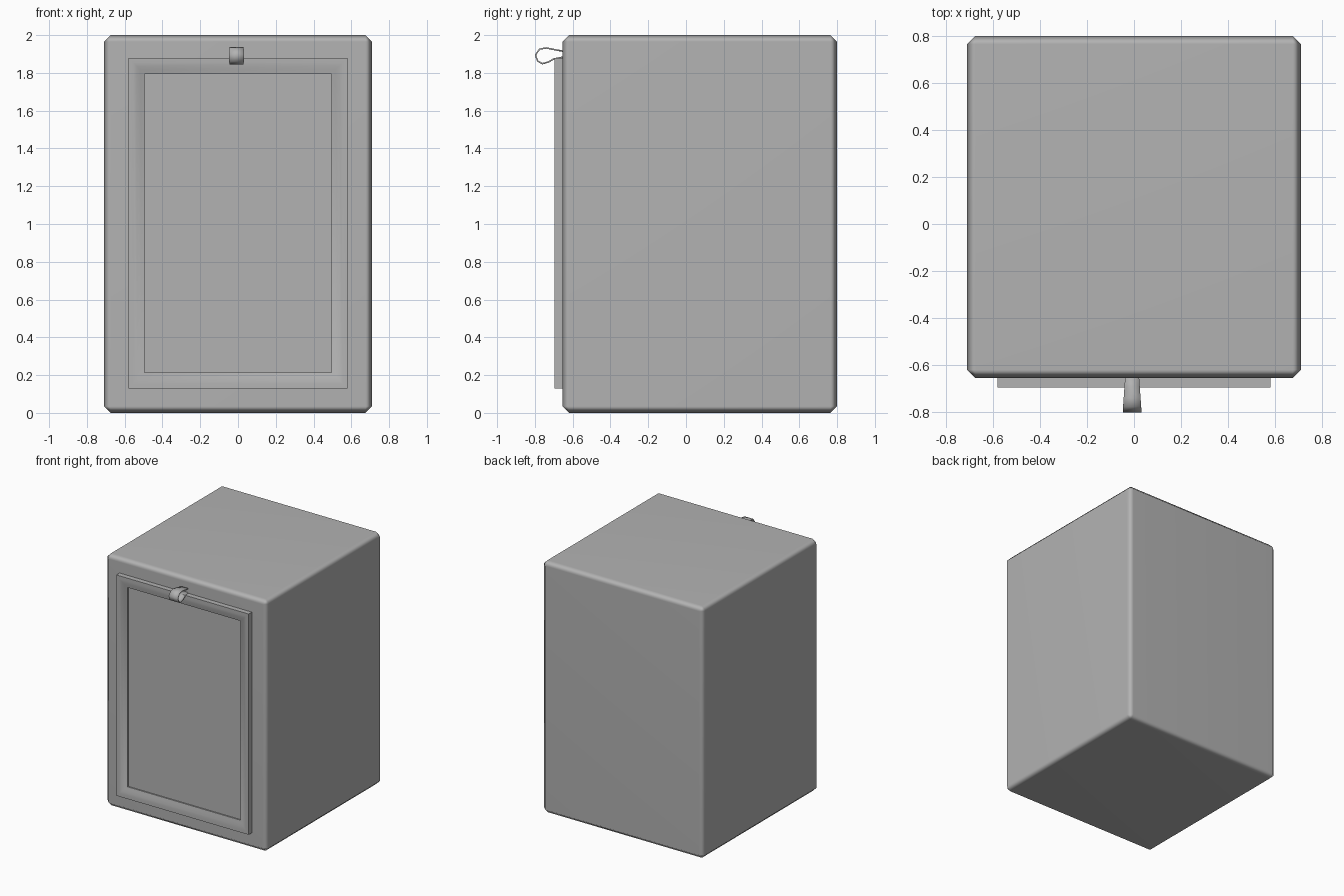
import bpy
import bmesh
from math import radians

cube = bpy.data.objects.get("Cube")
if cube:
    bpy.data.objects.remove(cube, do_unlink=True)

GREY = (0.45, 0.45, 0.45, 1.0)
grey = bpy.data.materials.new("plain grey")
grey.use_nodes = True
grey.diffuse_color = GREY
bsdf = next(n for n in grey.node_tree.nodes if n.type == 'BSDF_PRINCIPLED')
bsdf.inputs["Base Color"].default_value = GREY


def finish(bm, name, angle):
    """Turn a bmesh into a smooth shaded object, sharp above the angle."""
    bmesh.ops.recalc_face_normals(bm, faces=bm.faces[:])
    mesh = bpy.data.meshes.new(name)
    bm.to_mesh(mesh)
    bm.free()
    mesh.materials.append(grey)
    mesh.shade_smooth()
    mesh.set_sharp_from_angle(angle=radians(angle))
    obj = bpy.data.objects.new(name, mesh)
    bpy.context.scene.collection.objects.link(obj)
    return obj


def bridge(bm, a, b, closed=True):
    """Join two equal rows of vertices with quads."""
    n = len(a)
    for i in range(n if closed else n - 1):
        j = (i + 1) % n
        bm.faces.new((a[i], a[j], b[j], b[i]))


# Cabinet body: a box with chamfered, softly shaded edges
X, FRONT, BACK, TOP = 0.71, -0.655, 0.8, 2.0
bm = bmesh.new()
bmesh.ops.create_cube(bm, size=1)
for v in bm.verts:
    v.co.x *= 2 * X
    v.co.y = BACK if v.co.y > 0 else FRONT
    v.co.z = TOP if v.co.z > 0 else 0
bmesh.ops.bevel(bm, geom=bm.edges[:], offset=0.035, segments=1,
                affect='EDGES', profile=0.5)
body = finish(bm, "cabinet_body", 80)
weighted = body.modifiers.new("flat_face_normals", 'WEIGHTED_NORMAL')
weighted.keep_sharp = True

# Door: moulded frame rings (inset, depth) around a recessed panel
door_profile = [(0, -0.64), (0, -0.695), (0.025, -0.695), (0.045, -0.69),
                (0.065, -0.682), (0.085, -0.675), (0.085, -0.665)]
bm = bmesh.new()
rings = []
for inset, y in door_profile:
    x, low, high = 0.58 - inset, 0.13 + inset, 1.88 - inset
    rings.append([bm.verts.new((cx, y, cz)) for cx, cz in
                  ((-x, low), (x, low), (x, high), (-x, high))])
for a, b in zip(rings, rings[1:]):
    bridge(bm, a, b)
bm.faces.new(rings[0])
bm.faces.new(rings[-1])
finish(bm, "door_with_frame", 35)

# Pull handle: a curved strap, smoothed from a few path points (y, z)
path = [(-0.64, 1.913), (-0.69, 1.922), (-0.74, 1.932), (-0.775, 1.926),
        (-0.797, 1.895), (-0.785, 1.862), (-0.76, 1.849), (-0.73, 1.857),
        (-0.70, 1.874), (-0.64, 1.886)]
bm = bmesh.new()
left, right = [], []
for y, z in path:
    half = 0.03 + 0.01 * (FRONT - y) / 0.145
    left.append(bm.verts.new((-0.008 - half, y, z)))
    right.append(bm.verts.new((-0.008 + half, y, z)))
bridge(bm, left, right, closed=False)
handle = finish(bm, "pull_handle", 60)
solid = handle.modifiers.new("strap_thickness", 'SOLIDIFY')
solid.thickness = 0.008
solid.offset = 0
